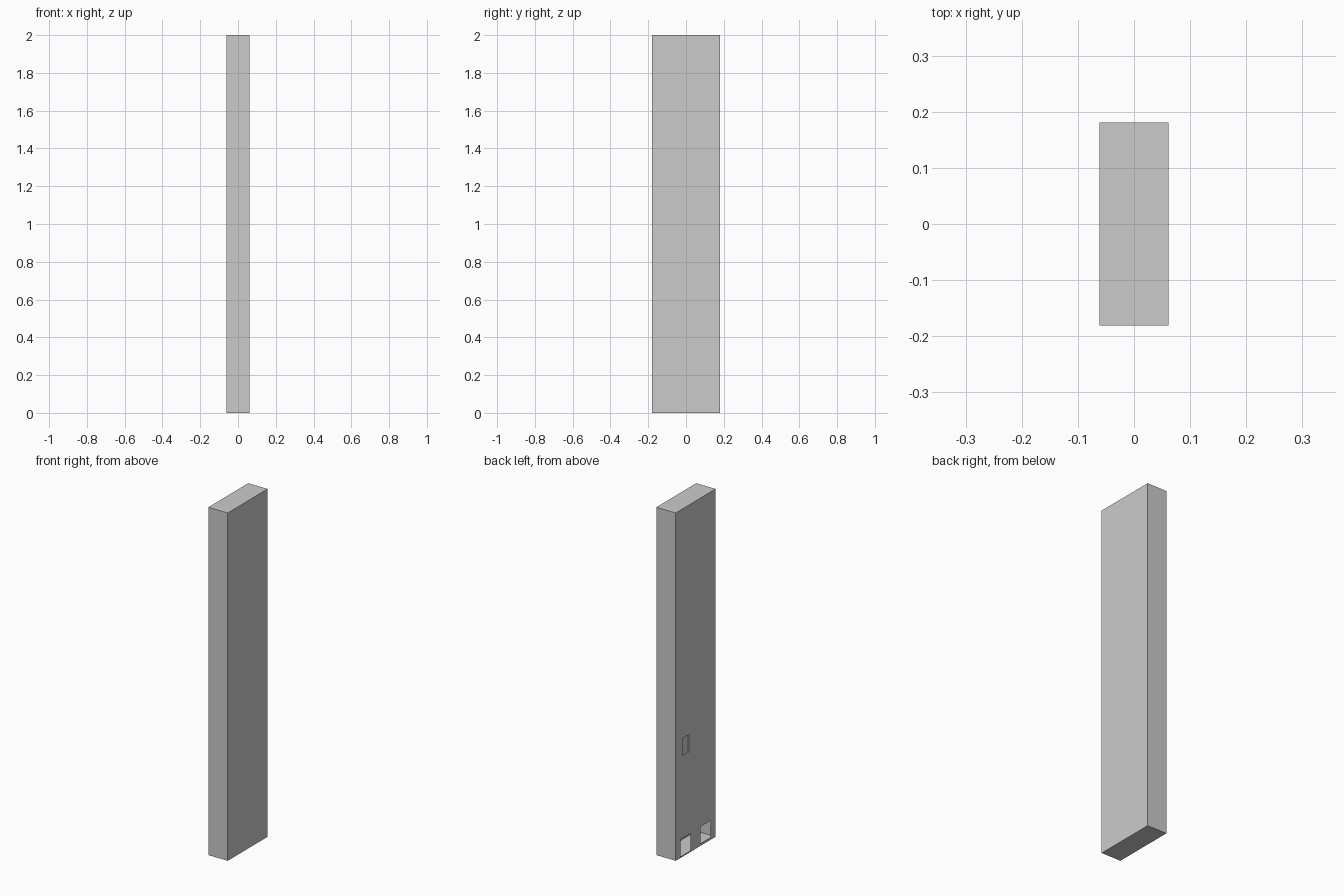
import bpy, bmesh
from mathutils import Vector, Matrix

if "Cube" in bpy.data.objects:
    bpy.data.objects.remove(bpy.data.objects["Cube"])

HX, HY, H = 0.0615, 0.181, 2.0      # half depth, half width, height
DOORS = [(0.045, 0.14, 0.006, 0.105), (-0.135, -0.045, 0.014, 0.11)]
WINDOW = (0.06, 0.12, 0.58, 0.68)   # y low, y high, z low, z high
RECESS = 0.006


def add_object(name, bm):
    mesh = bpy.data.meshes.new(name)
    bm.to_mesh(mesh)
    bm.free()
    obj = bpy.data.objects.new(name, mesh)
    bpy.context.collection.objects.link(obj)
    return obj


def facade_faces(bm):
    return [f for f in bm.faces if f.normal.x < -0.9]


def inside(face, rect):
    c = face.calc_center_median()
    return rect[0] < c.y < rect[1] and rect[2] < c.z < rect[3]


# Tall hollow tower shell
bm = bmesh.new()
bmesh.ops.create_cube(bm, size=1, matrix=Matrix.Translation((0, 0, H / 2))
                      @ Matrix.Diagonal((2 * HX, 2 * HY, H, 1)))
bm.normal_update()

# Cut the facade along the edges of every opening
openings = DOORS + [WINDOW]
for values, axis in (([v for r in openings for v in r[:2]], Vector((0, 1, 0))),
                     ([v for r in openings for v in r[2:]], Vector((0, 0, 1)))):
    for v in values:
        faces = facade_faces(bm)
        geom = faces + list({e for f in faces for e in f.edges}) \
            + list({p for f in faces for p in f.verts})
        bmesh.ops.bisect_plane(bm, geom=geom, dist=1e-6,
                               plane_co=axis * v, plane_no=axis)
        bm.normal_update()

# Open doorways show the hollow inside
holes = [f for f in facade_faces(bm) if any(inside(f, d) for d in DOORS)]
bmesh.ops.delete(bm, geom=holes, context='FACES')

# Slightly recessed window
pane = [f for f in facade_faces(bm) if inside(f, WINDOW)]
ret = bmesh.ops.extrude_face_region(bm, geom=pane)
verts = [g for g in ret['geom'] if isinstance(g, bmesh.types.BMVert)]
bmesh.ops.translate(bm, verts=verts, vec=(RECESS, 0, 0))
bmesh.ops.delete(bm, geom=[f for f in pane if f.is_valid], context='FACES')
bmesh.ops.recalc_face_normals(bm, faces=bm.faces[:])
add_object("tower_shell", bm)


# Flat window and shutter panels lying on the facade
def panel(name, y0, y1, z0, z1):
    b = bmesh.new()
    x = -HX - 0.0003
    b.faces.new([b.verts.new((x, y, z)) for y, z in
                 ((y0, z0), (y0, z1), (y1, z1), (y1, z0))])
    b.normal_update()
    if b.faces[:][0].normal.x > 0:
        bmesh.ops.reverse_faces(b, faces=b.faces[:])
    add_object(name, b)


panel("lower_window", 0.05, 0.13, 0.30, 0.40)
for label, yc, z0 in (("lower", -0.09, 0.30), ("upper", 0.09, 0.58)):
    for side, s in (("left", 1), ("right", -1)):
        lo, hi = sorted((yc + s * 0.03, yc + s * 0.07))
        panel(f"{label}_shutter_{side}", lo, hi, z0, z0 + 0.10)
